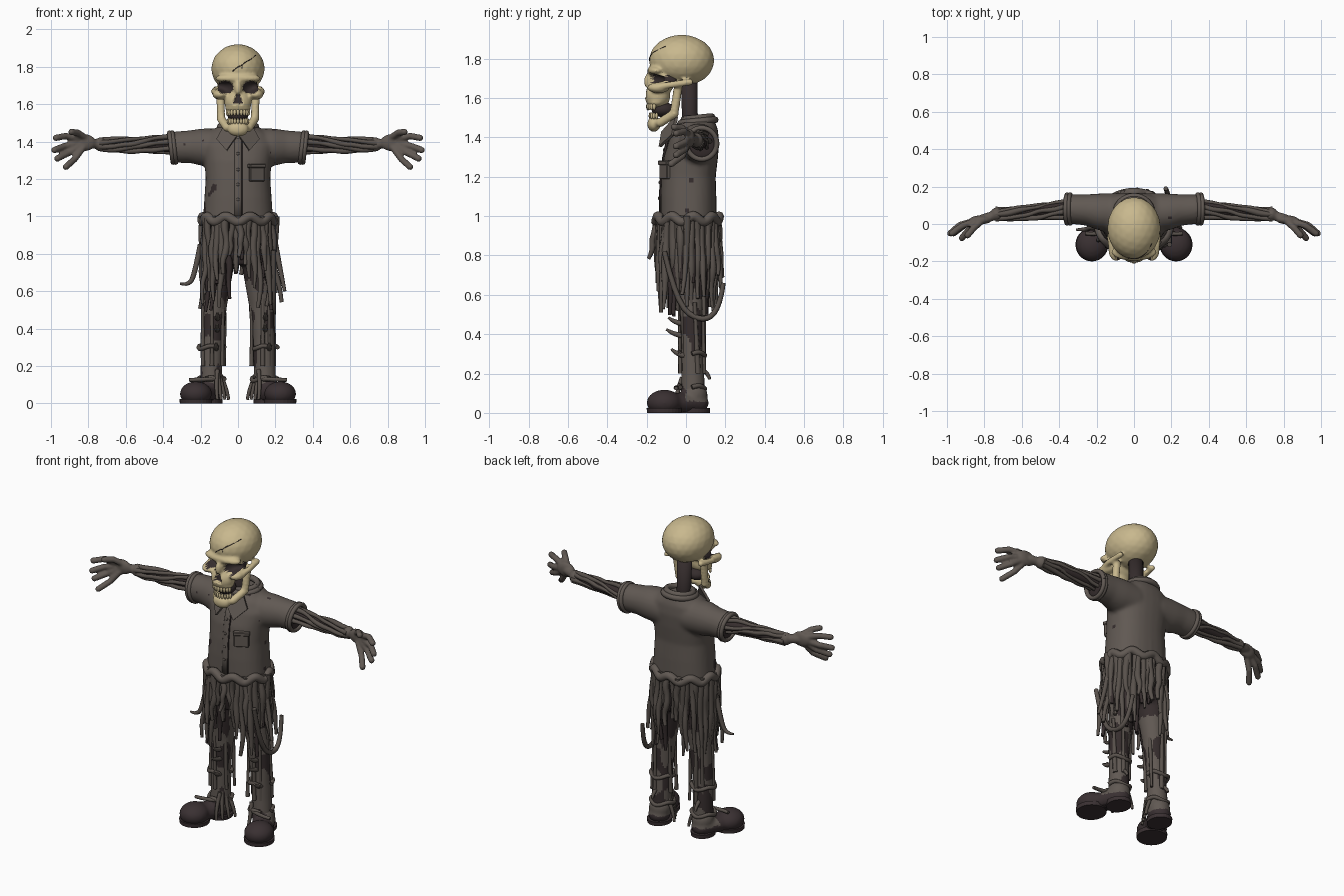
import bpy, bmesh, math, random
from mathutils import Vector, Matrix, noise

if "Cube" in bpy.data.objects:
    bpy.data.objects.remove(bpy.data.objects["Cube"])

random.seed(7)
R = random.uniform


def material(name, col):
    m = bpy.data.materials.new(name)
    m.diffuse_color = (*col, 1)
    m.use_nodes = True
    m.node_tree.nodes["Principled BSDF"].inputs["Base Color"].default_value = m.diffuse_color
    return m


BONE = material("aged_bone", (0.58, 0.48, 0.27))
CLOTH = material("grey_cloth", (0.118, 0.099, 0.086))
RAG = material("worn_rag", (0.098, 0.082, 0.071))
DARK = material("dark_decay", (0.036, 0.026, 0.026))
SHOE = material("dark_leather", (0.042, 0.030, 0.032))


def ball(bm, c, r, both=False, sub=3):
    """Ellipsoid, optionally mirrored in x."""
    r = r if isinstance(r, tuple) else (r, r, r)
    for s in ((1, -1) if both else (1,)):
        mat = Matrix.Translation((s * c[0], c[1], c[2])) @ Matrix.Diagonal((*r, 1))
        bmesh.ops.create_icosphere(bm, subdivisions=sub, radius=1, matrix=mat)


def chain(bm, pts, r, both=True, steps=6):
    """Row of overlapping balls along a path."""
    for a, b in zip(pts, pts[1:]):
        for i in range(steps + 1):
            ball(bm, Vector(a).lerp(Vector(b), i / steps), r, both, 2)


def loft(bm, rings, axis="z", n=28, s=1, power=1.0):
    """Capped skin over elliptical rings (x, y, z, r1, r2)."""
    loops = []
    for x, y, z, r1, r2 in rings:
        ring = []
        for i in range(n):
            a = math.tau * i / n
            c, d = math.cos(a), math.sin(a)
            c = math.copysign(abs(c) ** power, c) * r1
            d = math.copysign(abs(d) ** power, d) * r2
            p = (x + c, y + d, z) if axis == "z" else (x, y + c, z + d)
            ring.append(bm.verts.new((s * p[0], p[1], p[2])))
        loops.append(ring)
    for a, b in zip(loops, loops[1:]):
        for i in range(n):
            bm.faces.new((a[i], a[(i + 1) % n], b[(i + 1) % n], b[i]))
    bm.faces.new(loops[0][::-1])
    bm.faces.new(loops[-1])


def finish(name, bm, mats, voxel=0, smooth=4, rule=None):
    """Make the object, fuse its pieces and colour faces by a rule."""
    bmesh.ops.recalc_face_normals(bm, faces=bm.faces)
    me = bpy.data.meshes.new(name)
    bm.to_mesh(me)
    bm.free()
    ob = bpy.data.objects.new(name, me)
    bpy.context.collection.objects.link(ob)
    if voxel:
        m = ob.modifiers.new("fuse", "REMESH")
        m.mode, m.voxel_size = "VOXEL", voxel
        m = ob.modifiers.new("soften", "SMOOTH")
        m.factor, m.iterations = 0.5, smooth
        dg = bpy.context.evaluated_depsgraph_get()
        me = bpy.data.meshes.new_from_object(ob.evaluated_get(dg))
        ob.modifiers.clear()
        ob.data = me
    me.materials.clear()
    for m in mats:
        me.materials.append(m)
    for p in me.polygons:
        p.use_smooth = True
        p.material_index = rule(p.center) if rule else 0
    return ob


def tubes(name, paths, mat, both=False):
    """Smooth tapering strands; each point is (x, y, z, radius)."""
    cu = bpy.data.curves.new(name, "CURVE")
    cu.dimensions, cu.bevel_depth, cu.bevel_resolution = "3D", 1.0, 2
    cu.resolution_u, cu.use_fill_caps = 4, True
    for path in paths:
        for s in ((1, -1) if both else (1,)):
            sp = cu.splines.new("NURBS")
            sp.points.add(len(path) - 1)
            for p, (x, y, z, r) in zip(sp.points, path):
                p.co, p.radius = (s * x, y, z, 1), r
            sp.order_u, sp.use_endpoint_u = 3, True
    tmp = bpy.data.objects.new(name + "_path", cu)
    bpy.context.collection.objects.link(tmp)
    dg = bpy.context.evaluated_depsgraph_get()
    me = bpy.data.meshes.new_from_object(tmp.evaluated_get(dg))
    bpy.data.objects.remove(tmp)
    bm = bmesh.new()
    bm.from_mesh(me)
    return finish(name, bm, [mat])


# Skull: cranium, brow, cheeks, upper jaw and lower jaw
bm = bmesh.new()
ball(bm, (0, -.022, 1.79), (.143, .166, .131))
ball(bm, (0, -.12, 1.69), (.108, .065, .075))
ball(bm, (0, -.15, 1.738), (.122, .047, .03))
ball(bm, (.095, -.14, 1.652), (.042, .058, .028), True)
chain(bm, [(.118, -.14, 1.655), (.128, -.07, 1.668), (.118, .02, 1.68)], .018)
ball(bm, (0, -.145, 1.61), (.073, .065, .07))
ball(bm, (0, -.188, 1.685), (.02, .026, .042))
ball(bm, (0, -.15, 1.578), (.07, .052, .026))
chain(bm, [(.095, -.04, 1.655), (.09, -.06, 1.52), (.058, -.13, 1.475), (0, -.165, 1.47)], .024)
ball(bm, (0, -.163, 1.467), (.057, .034, .04))


def face_hole(p):
    eye = ((abs(p[0]) - .067) / .043) ** 2 + ((p[2] - 1.69) / .035) ** 2
    if p[1] < -.09 and eye < 1:
        return 1 - eye * .6
    if p[1] < -.14 and 1.603 < p[2] < 1.652 and abs(p[0]) < .027 - (p[2] - 1.603) * .36:
        return .45
    return 0


skull = finish("skull", bm, [BONE, DARK], .008, 3, lambda p: int(face_hole(p) > 0))
for v in skull.data.vertices:
    v.co.y += .055 * face_hole(v.co)

# Teeth and dark mouth
bm = bmesh.new()
for i in range(9):
    a = math.radians(-68 + 17 * i)
    x, y = .06 * math.sin(a), -.142 - .052 * math.cos(a)
    ball(bm, (x, y, 1.557), (.009, .009, .02), sub=2)
    ball(bm, (x * .92, y + .012, 1.509), (.008, .008, .018), sub=2)
finish("teeth", bm, [BONE])
bm = bmesh.new()
ball(bm, (0, -.115, 1.54), (.056, .06, .038))
finish("mouth_inside", bm, [DARK])

# Cracks drawn over the cranium
def on_cranium(x, z):
    k = 1 - (x / .143) ** 2 - ((z - 1.79) / .131) ** 2
    return (x, -.022 - .166 * math.sqrt(max(k, 0)) + .001, z, .0022)
tubes("skull_cracks", [[on_cranium(-.03 + .025 * i, 1.775 + .016 * i + .007 * (i % 2))
                        for i in range(6)],
                       [on_cranium(.02 + .006 * (i % 2), 1.79 + .01 * i) for i in range(3)]], DARK)

# Neck
bm = bmesh.new()
loft(bm, [(0, .025, 1.40, .055, .05), (0, .02, 1.5, .042, .04), (0, .015, 1.7, .045, .042)])
finish("neck", bm, [DARK])

# Shirt: body and sleeves fused, with rotted spots near the hem
bm = bmesh.new()
loft(bm, [(0, .012, .98, .188, .142), (0, .012, 1.1, .18, .142), (0, .013, 1.2, .173, .138),
          (0, .025, 1.3, .18, .138), (0, .04, 1.38, .195, .128), (0, .052, 1.44, .165, .11),
          (0, .06, 1.485, .1, .085)], power=.85)
for s in (1, -1):
    loft(bm, [(.08, .06, 1.365, .105, .105), (.19, .065, 1.37, .098, .1),
              (.26, .075, 1.373, .083, .087), (.35, .08, 1.37, .078, .083)], "x", s=s)


def shirt_rule(p):
    low = max(0, 1.2 - p[2]) * .9
    return int(p[1] < .08 and noise.noise(Vector(p) * 17) > .56 - low)


finish("shirt", bm, [CLOTH, DARK], .011, 5, shirt_rule)

# Sleeve cuffs, dark openings and collar band
def ring(c, r1, r2, r, axis):
    out = []
    for i in range(27):
        a = math.tau * i / 24
        u, v = r1 * math.cos(a), r2 * math.sin(a)
        out.append((c[0] + (u if axis == "z" else .12 * v), c[1] + (v if axis == "z" else u),
                    c[2] + (.1 * v if axis == "z" else v), r))
    return out
tubes("sleeve_cuffs", [ring((.342 + d, .08, 1.368), .077, .08, .013, "x")
                       for d in (0, .015)], CLOTH, True)
tubes("collar_band", [ring((0, .06, 1.48 + d), .096 - d, .088 - d, .018, "z") for d in (0, .017)], CLOTH)
bm = bmesh.new()
ball(bm, (.345, .08, 1.368), (.014, .07, .074), True)
finish("sleeve_openings", bm, [DARK])

# Collar flaps
bm = bmesh.new()
for s in (1, -1):
    q = [(.06, -.04, 1.505), (.112, -.06, 1.41), (.058, -.125, 1.35), (.005, -.112, 1.425)]
    vs = [bm.verts.new((s * x, y, z)) for x, y, z in q]
    f = bm.faces.new(vs)
    ext = bmesh.ops.extrude_face_region(bm, geom=[f])["geom"]
    for v in ext:
        if isinstance(v, bmesh.types.BMVert):
            v.co += Vector((s * .004, -.014, .004))
finish("collar_flaps", bm, [CLOTH]).data.shade_flat()

# Button strip, its seam, buttons and chest pocket
for name, x, r1, r2, m in (("button_strip", 0, .02, .008, CLOTH), ("strip_seam", .021, .003, .006, DARK)):
    bm = bmesh.new()
    loft(bm, [(x, y, z, r1, r2) for y, z in ((-.13, 1.0), (-.13, 1.1), (-.125, 1.2), (-.113, 1.3),
                                          (-.098, 1.37), (-.075, 1.42))], n=10)
    finish(name, bm, [m])
bm = bmesh.new()
for y, z in ((-.138, 1.09), (-.135, 1.17), (-.127, 1.25), (-.113, 1.335)):
    ball(bm, (0, y, z), (.009, .005, .009), sub=2)
finish("buttons", bm, [RAG])
for name, z, w, h, t in (("pocket", 1.23, .088, .085, .02), ("pocket_flap", 1.27, .096, .022, .032)):
    bm = bmesh.new()
    bmesh.ops.create_cube(bm, size=1, matrix=Matrix.Translation((.1, -.108, z))
                          @ Matrix.Rotation(.48, 4, "Z") @ Matrix.Diagonal((w, t, h, 1)))
    bmesh.ops.bevel(bm, geom=bm.edges[:], offset=.004, segments=1, affect="EDGES")
    finish(name, bm, [CLOTH]).data.shade_flat()

# Arms: dark core wrapped in twisted sinew
tubes("arm_cores", [[(.3, .08, 1.38, .045), (.5, .075, 1.385, .034), (.62, .065, 1.38, .028),
                     (.75, .05, 1.385, .024)]], DARK, True)
sinew = []
for k in range(7):
    path = []
    for i in range(8):
        t = i / 7
        a = k * math.tau / 7 + 1.8 * t + R(-.3, .3)
        r = .046 * (1 - .5 * t) + R(-.005, .005)
        path.append((.33 + .41 * t, .08 - .03 * t + r * math.cos(a),
                     1.383 + r * 1.05 * math.sin(a), R(.009, .017)))
    sinew.append(path)
tubes("arm_sinew", sinew, RAG, True)

# Hands with spread, forward-curling fingers
bm = bmesh.new()
ball(bm, (.735, .052, 1.385), (.034, .036, .038), True)
chain(bm, [(.73, .05, 1.385), (.8, .03, 1.393)], .027)
ball(bm, (.82, .022, 1.395), (.06, .024, .046), True)
for f in ([(.81, .02, 1.415), (.855, -.02, 1.447), (.89, -.06, 1.452)],
          [(.85, .015, 1.415), (.92, -.01, 1.43), (.973, -.05, 1.42)],
          [(.86, .015, 1.39), (.93, -.005, 1.375), (.982, -.05, 1.355)],
          [(.85, .012, 1.375), (.905, -.005, 1.34), (.965, -.05, 1.31)],
          [(.83, .01, 1.365), (.875, -.02, 1.305), (.92, -.075, 1.265)]):
    chain(bm, f, .0185)
finish("hands", bm, [CLOTH], .007, 3)

# Hips and legs with rotted patches
bm = bmesh.new()
loft(bm, [(0, .012, 1.0, .175, .13), (0, .015, .85, .175, .125), (0, .02, .74, .14, .1)])
for s in (1, -1):
    loft(bm, [(.09, .025, .88, .085, .11), (.105, .025, .7, .078, .082), (.125, .028, .52, .066, .064),
              (.137, .03, .35, .06, .056), (.142, .035, .2, .058, .058), (.145, .035, .08, .06, .062)], s=s)


def leg_rule(p):
    return int(p[2] > .66 or noise.noise(Vector((p[0] * 13, p[1] * 13, p[2] * 6))) > .08)


finish("hips_and_legs", bm, [CLOTH, DARK], .011, 3, leg_rule)

# Shoes with toes turned out, flattened at the ground
bm = bmesh.new()
chain(bm, [(.15, .05, .05), (.22, -.09, .05)], (.066, .068, .055))
ball(bm, (.225, -.11, .052), (.086, .09, .066), True)
ball(bm, (.148, .04, .09), (.066, .07, .07), True)
shoes = finish("shoes", bm, [SHOE, CLOTH], .01, 3, lambda p: int(p[2] > .06 and p[1] > .0))
for v in shoes.data.vertices:
    v.co.z = max(v.co.z, .008)
bm = bmesh.new()
for s in (1, -1):
    loft(bm, [(.225, -.11, 0, .086, .088), (.225, -.11, .024, .088, .09)], s=s)
    loft(bm, [(.152, .045, 0, .068, .076), (.152, .045, .024, .07, .078)], s=s)
finish("soles", bm, [SHOE]).data.shade_flat()

# Rope belt
tubes("rope_belt", [[(.192 * math.cos(a), .008 + .16 * math.sin(a), .985 + .016 * math.sin(9 * a), .025)
                     for a in (math.tau * i / 60 for i in range(63))]], CLOTH)

# Hanging rags around the waist, shorter at the centre
for name, count, inset, mat in (("outer_rags", 46, 0, RAG), ("inner_rags", 30, .03, DARK)):
    paths = []
    for k in range(count):
        a = math.tau * k / count + R(-.05, .05)
        c, d = math.cos(a), math.sin(a)
        end = R(.49, .72) if abs(c) > .3 else R(.68, .8)
        flare, path = R(-.02, .04), []
        for i in range(6):
            t = i / 5
            q = flare * t + R(-.008, .008) - inset
            path.append(((.186 + q) * c + R(-.012, .012), .008 + (.152 + q) * d,
                         1.0 + (end - 1.0) * t, (.019 if i < 4 else .013 - .004 * (i - 4)) * R(.75, 1.2)))
        paths.append(path)
    tubes(name, paths, mat)
tubes("loose_straps", [
    [(.19, -.11, .82, .013), (.19, -.05, .55, .014), (.19, .08, .46, .014), (.18, .17, .52, .014), (.17, .19, .66, .012)],
    [(-.2, -.02, .85, .015), (-.23, -.02, .7, .014), (-.26, -.03, .63, .012), (-.31, -.03, .64, .006)],
    [(.2, .0, .85, .015), (.225, .0, .72, .014), (.25, -.02, .6, .009)]], RAG)

# Wraps, hooks and frayed strips on the lower legs
frays = []
for s in (1, -1):
    for z in (.13, .3):
        frays.append([(s * .142 + .07 * math.cos(a), .03 + .068 * math.sin(a), z + .012 * math.sin(3 * a), .012)
                      for a in (math.tau * i / 12 for i in range(11))])
    for z, y in ((.41, -.1), (.31, -.075), (.47, -.09)):
        x = s * R(.1, .17)
        frays.append([(x, .0, z - .02, .013), (x, y * .6, z - .015, .015), (x, y, z + .015, .006)])
    for k in range(4):
        x = .12 - .02 * k
        frays.append([(s * .11, -.02 + .02 * k, .18, .012), (s * x, -.05 + .03 * k, .09, .012),
                      (s * (x - .01), -.06 + .035 * k, .02, .008)])
    frays.append([(s * .15, .08, .22, .012), (s * .15, .115, .2, .012), (s * .15, .12, .17, .007)])
    frays.append([(s * .12, -.03, .13, .011), (s * .19, -.06, .13, .012), (s * .26, -.05, .125, .01)])
    for k in range(6):
        a = math.tau * k / 6 + R(0, .6)
        frays.append([(s * .13 + .062 * math.cos(a), .03 + .06 * math.sin(a + .1 * i), .56 - .12 * i,
                       R(.008, .014)) for i in range(4)])
tubes("leg_frays", frays, RAG)
